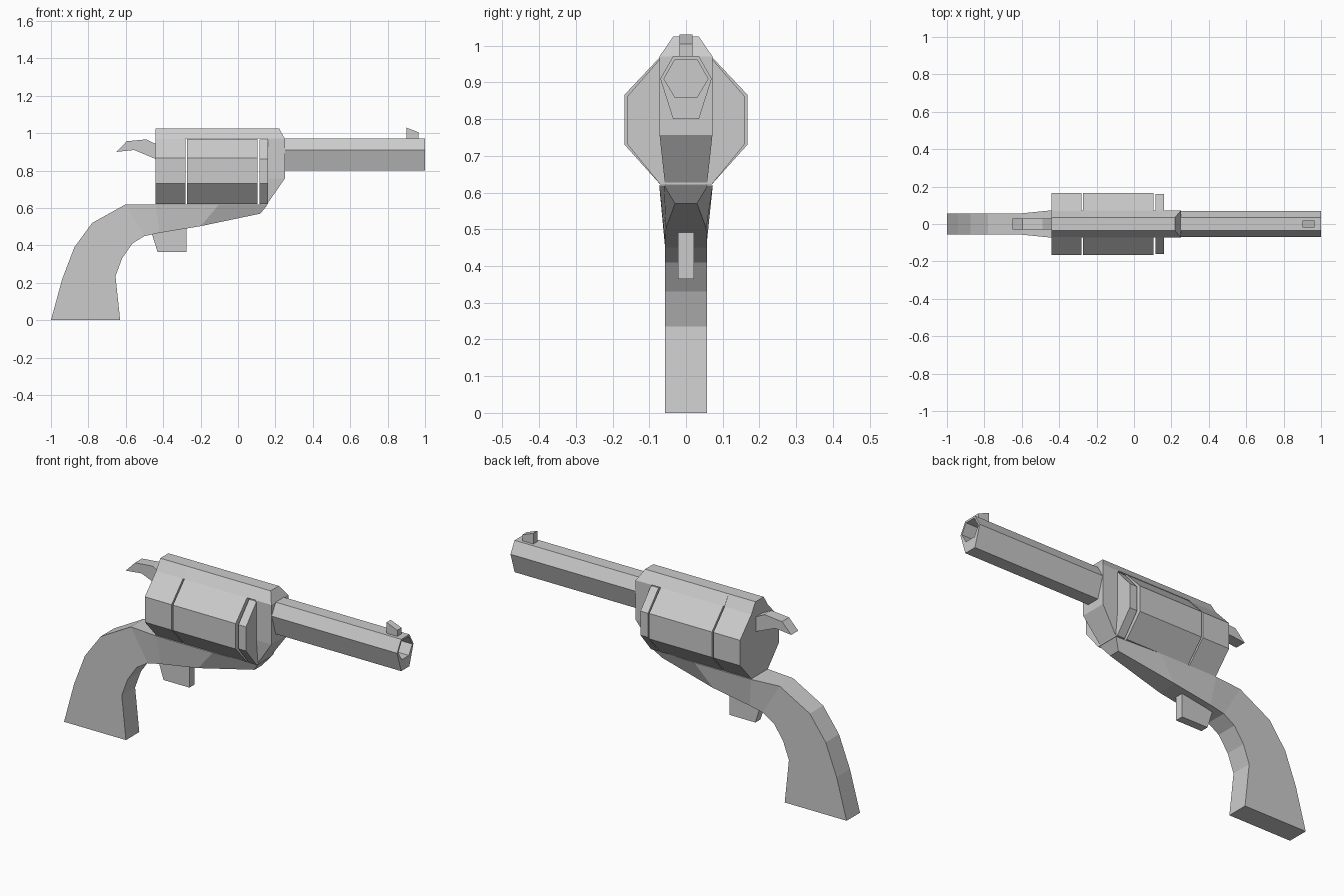
import bpy, bmesh

if "Cube" in bpy.data.objects:
    bpy.data.objects.remove(bpy.data.objects["Cube"])


def loft(name, rings, caps=True):
    """Skin a list of closed rings with the same point count."""
    bm = bmesh.new()
    loops = [[bm.verts.new(p) for p in ring] for ring in rings]
    n = len(rings[0])
    for a, b in zip(loops, loops[1:]):
        for i in range(n):
            j = (i + 1) % n
            bm.faces.new((a[i], a[j], b[j], b[i]))
    if caps:
        bm.faces.new(loops[0])
        bm.faces.new(loops[-1])
    bmesh.ops.recalc_face_normals(bm, faces=bm.faces)
    mesh = bpy.data.meshes.new(name)
    bm.to_mesh(mesh)
    bm.free()
    obj = bpy.data.objects.new(name, mesh)
    bpy.context.collection.objects.link(obj)
    return obj


def section(half, x):
    """Mirror a half outline of (y, z) points across y = 0 at a given x."""
    return [(x, y, z) for y, z in half] + [(x, -y, z) for y, z in reversed(half)]


def slab(name, profile, w):
    """Side profile of (x, z) points given a thickness in y."""
    return loft(name, [[(x, y, z) for x, z in profile] for y in (-w, w)])


# Grip and lower frame: back/top edge, front/bottom edge and their half widths
stations = [
    (-1.00, 0.00, -0.63, 0.00, 0.057, 0.057),
    (-0.94, 0.22, -0.655, 0.235, 0.057, 0.057),
    (-0.875, 0.39, -0.62, 0.33, 0.057, 0.057),
    (-0.78, 0.52, -0.565, 0.41, 0.057, 0.057),
    (-0.60, 0.62, -0.50, 0.45, 0.057, 0.057),
    (-0.44, 0.62, -0.42, 0.467, 0.073, 0.057),
    (-0.10, 0.62, -0.20, 0.503, 0.073, 0.055),
    (0.16, 0.62, 0.12, 0.57, 0.06, 0.03),
]
loft("grip_and_lower_frame",
     [[(xt, -wt, zt), (xt, wt, zt), (xb, wb, zb), (xb, -wb, zb)]
      for xt, zt, xb, zb, wt, wb in stations])

# Rear shield, cylinder and front ring share one octagonal outline
octagon = [(0.07, 0.97), (0.167, 0.867), (0.167, 0.73), (0.07, 0.622)]
ring = [(0.07, 0.965), (0.16, 0.862), (0.16, 0.732), (0.07, 0.622)]
shield = [(0.035, 1.025)] + octagon
for name, half, x0, x1 in (("rear_shield", shield, -0.44, -0.28),
                           ("cylinder", octagon, -0.272, 0.103),
                           ("front_ring", ring, 0.115, 0.16)):
    loft(name, [section(half, x0), section(half, x1)])

# Top strap over the cylinder
strap = [(0.035, 1.025), (0.072, 0.971)]
loft("top_strap", [section(strap, -0.28), section(strap, 0.16)])

# Front of the frame: height, back x, front x, half width
levels = [(0.57, 0.10, 0.12, 0.03), (0.62, 0.12, 0.155, 0.057),
          (0.757, 0.155, 0.25, 0.072), (0.971, 0.155, 0.25, 0.072),
          (1.025, 0.155, 0.22, 0.035)]
loft("front_frame", [[(a, -w, z), (b, -w, z), (b, w, z), (a, w, z)]
                     for z, a, b, w in levels])

# Six-sided barrel with a recessed bore
outer = [(0.035, 0.972), (0.07, 0.91), (0.035, 0.80)]
bore = [(0.03, 0.962), (0.06, 0.91), (0.03, 0.86)]
loft("barrel", [section(outer, 0.245), section(outer, 1.0),
                section(bore, 1.0), section(bore, 0.80)])

# Sight, hammer and trigger
slab("front_sight", [(0.90, 0.97), (0.90, 1.03), (0.965, 1.005), (0.965, 0.97)], 0.018)
slab("hammer", [(-0.65, 0.90), (-0.595, 0.957), (-0.49, 0.967), (-0.435, 0.94),
                (-0.435, 0.86), (-0.555, 0.91)], 0.03)
slab("trigger", [(-0.46, 0.46), (-0.43, 0.365), (-0.275, 0.365), (-0.275, 0.495)], 0.022)
